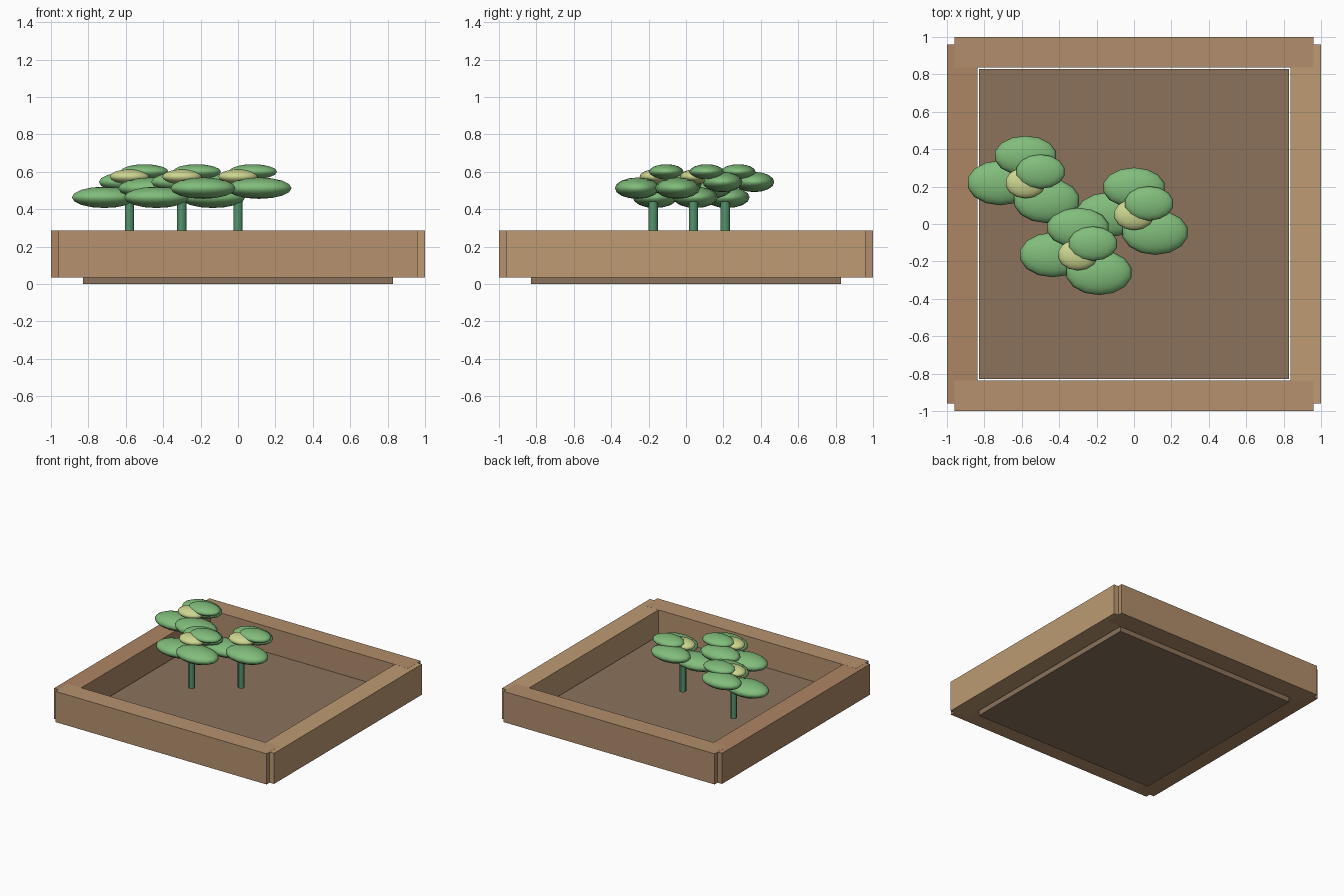
import bpy

if "Cube" in bpy.data.objects:
    bpy.data.objects.remove(bpy.data.objects["Cube"])

def mat(name, rgb):
    m = bpy.data.materials.new(name)
    m.diffuse_color = (*rgb, 1)
    m.use_nodes = True
    m.node_tree.nodes["Principled BSDF"].inputs["Base Color"].default_value = m.diffuse_color
    return m

wood_front = mat("wood_front", (0.47, 0.29, 0.16))
wood_back = mat("wood_back", (0.44, 0.27, 0.15))
wood_left = mat("wood_left", (0.42, 0.24, 0.13))
wood_right = mat("wood_right", (0.51, 0.33, 0.17))
soil = mat("soil", (0.26, 0.17, 0.105))
stem = mat("stem_green", (0.09, 0.30, 0.155))
leaf = mat("leaf_green", (0.22, 0.51, 0.20))
bud = mat("bud_yellow", (0.61, 0.68, 0.28))

def finish(name, material):
    o = bpy.context.object
    o.name = name
    o.data.materials.append(material)
    return o

def box(name, lo, hi, material):
    mid = [(a + b) / 2 for a, b in zip(lo, hi)]
    bpy.ops.mesh.primitive_cube_add(size=1, location=mid)
    o = finish(name, material)
    o.scale = [b - a for a, b in zip(lo, hi)]

def blob(name, centre, radii, material):
    bpy.ops.mesh.primitive_uv_sphere_add(segments=14, ring_count=8, radius=1, location=centre)
    o = finish(name, material)
    o.scale = radii
    bpy.ops.object.shade_smooth()

# Planter frame: four boards overlapping at the corners
Z0, Z1 = 0.035, 0.287
IN, OUT, END = 0.838, 1.0, 0.96
box("front_board", (-END, -OUT, Z0), (END, -IN, Z1), wood_front)
box("back_board", (-END, IN, Z0), (END, OUT, Z1), wood_back)
box("left_board", (-OUT, -END, Z0), (-IN, END, Z1 - 0.0005), wood_left)
box("right_board", (IN, -END, Z0), (OUT, END, Z1 - 0.0005), wood_right)

# Soil slab, with a narrow gap to the boards
box("soil_bed", (-0.83, -0.83, 0), (0.83, 0.83, 0.08), soil)

# Leaves of one plant: offset from the stem, height, radii
LEAVES = [
    ("low_leaf", (-0.135, 0.01, 0.463), (0.178, 0.12, 0.057)),
    ("middle_leaf", (0.113, -0.085, 0.512), (0.178, 0.12, 0.057)),
    ("back_leaf", (0.0, 0.155, 0.545), (0.168, 0.107, 0.054)),
    ("top_leaf", (0.08, 0.07, 0.60), (0.132, 0.092, 0.04)),
]

# Three identical plants
for i, (x, y) in enumerate([(-0.58, 0.21), (-0.30, -0.175), (0.0, 0.04)], 1):
    bpy.ops.mesh.primitive_cylinder_add(vertices=12, radius=0.025, depth=0.36,
                                        location=(x, y, 0.36))
    finish(f"stem_{i}", stem)
    bpy.ops.object.shade_smooth_by_angle()
    for name, (dx, dy, z), radii in LEAVES:
        blob(f"{name}_{i}", (x + dx, y + dy, z), radii, leaf)
    blob(f"bud_{i}", (x, y + 0.01, 0.573), (0.108, 0.083, 0.04), bud)
